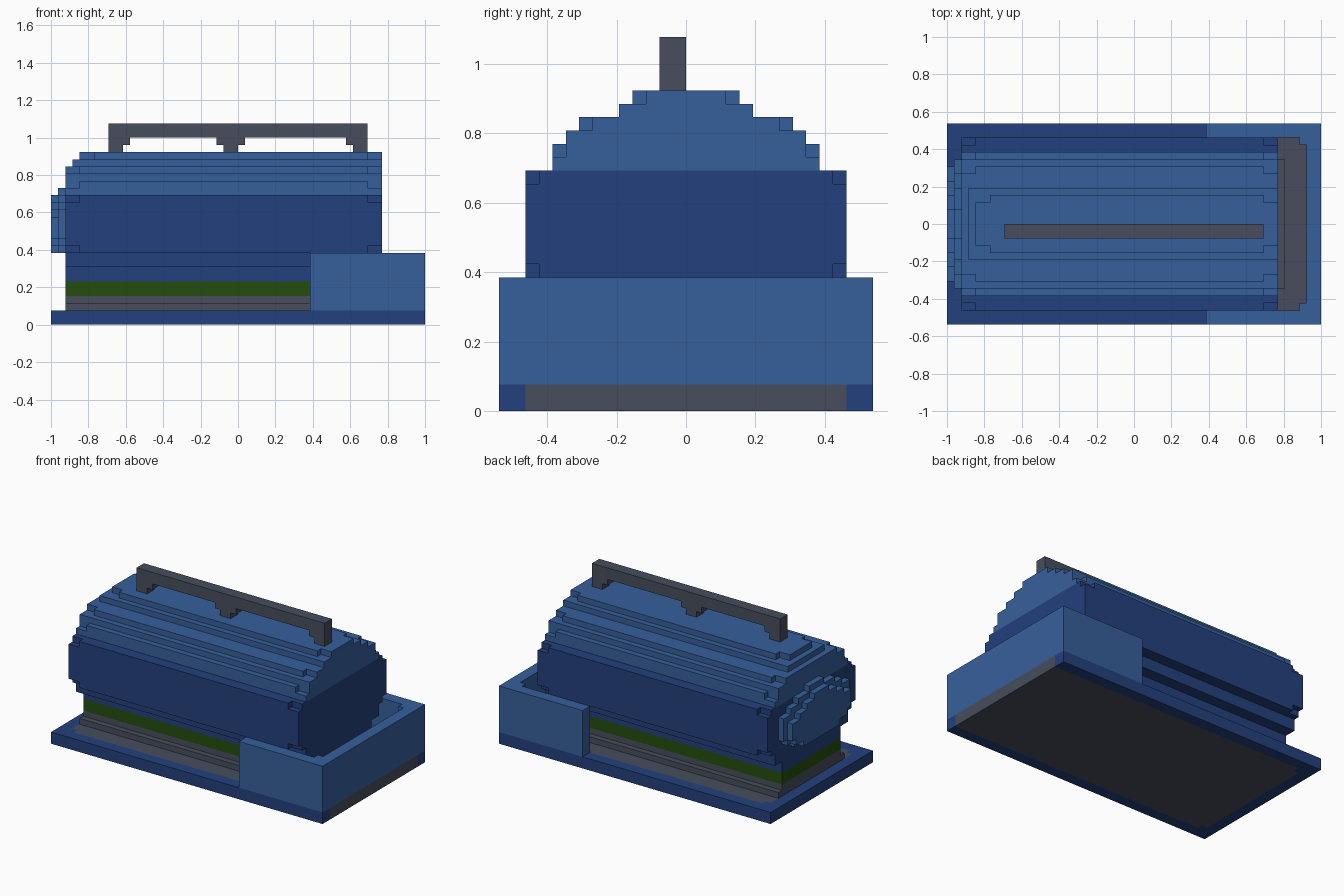
import bpy, bmesh

if "Cube" in bpy.data.objects:
    bpy.data.objects.remove(bpy.data.objects["Cube"], do_unlink=True)

U = 1 / 26  # one block


def material(name, rgb):
    m = bpy.data.materials.new(name)
    m.use_nodes = True
    m.diffuse_color = (*rgb, 1)
    bsdf = next(n for n in m.node_tree.nodes if n.type == 'BSDF_PRINCIPLED')
    bsdf.inputs["Base Color"].default_value = (*rgb, 1)
    return m


LIGHT = material("light blue", (0.037, 0.116, 0.335))
DARK = material("dark blue", (0.017, 0.052, 0.205))
GREY = material("slate grey", (0.063, 0.076, 0.107))
GREEN = material("dark green", (0.018, 0.076, 0.004))


def build(name, mat, prisms, axis='z'):
    """Each prism is (outline, low, high), pushed along the axis, in blocks."""
    place = {'z': lambda a, b, h: (a, b, h),
             'x': lambda a, b, h: (h, a, b),
             'y': lambda a, b, h: (a, h, b)}[axis]
    bm = bmesh.new()
    for outline, low, high in prisms:
        verts = [bm.verts.new([c * U for c in place(a, b, low)]) for a, b in outline]
        face = bm.faces.new(verts)
        top = bmesh.ops.extrude_face_region(bm, geom=[face])['geom']
        step = [c * U for c in place(0, 0, high - low)]
        bmesh.ops.translate(bm, vec=step,
                            verts=[g for g in top if isinstance(g, bmesh.types.BMVert)])
    bmesh.ops.recalc_face_normals(bm, faces=bm.faces)
    mesh = bpy.data.meshes.new(name)
    bm.to_mesh(mesh)
    bm.free()
    mesh.materials.append(mat)
    obj = bpy.data.objects.new(name, mesh)
    bpy.context.collection.objects.link(obj)
    return obj


def rect(x0, x1, w):
    return [(x0, -w), (x1, -w), (x1, w), (x0, w)]


def notched(x0, x1, w, cx=2, cy=1):
    """Rectangle with a step cut out of each corner."""
    i = w - cy
    return [(x0 + cx, -w), (x1 - cx, -w), (x1 - cx, -i), (x1, -i), (x1, i), (x1 - cx, i),
            (x1 - cx, w), (x0 + cx, w), (x0 + cx, i), (x0, i), (x0, -i), (x0 + cx, -i)]


def mirrored(half):
    """Complete a half outline by reflecting it in y."""
    return half + [(x, -y) for x, y in reversed(half)]


# Base: grey slab in a dark rim that is open at the +x end
slab = mirrored([(-24, -11), (-23, -11), (-23, -12), (26, -12)])
build("base_slab", GREY, [(slab, 0, 2)])
rim = mirrored([(-24, -11), (-23, -11), (-23, -12), (26, -12), (26, -14), (-26, -14)])
rim = [(-26, -14), (26, -14), (26, -12), (-23, -12), (-23, -11), (-24, -11),
       (-24, 11), (-23, 11), (-23, 12), (26, 12), (26, 14), (-26, 14)]
build("base_rim", DARK, [(rim, 0, 2)])

# Raised wall around the +x end
wall = mirrored([(10, -12), (10, -14), (26, -14)])
wall += [(10, 12), (23, 12), (23, 11), (24, 11), (24, -11), (23, -11), (23, -12)]
wall = [(10, -14), (26, -14), (26, 14), (10, 14), (10, 12), (23, 12), (23, 11),
        (24, 11), (24, -11), (23, -11), (23, -12), (10, -12)]
build("end_wall", LIGHT, [(wall, 2, 10)])

# Pedestal under the body
build("pedestal_foot", GREY, [(rect(-24, 21, 9), 2, 3), (rect(-24, 20, 8), 3, 4)])
build("green_band", GREEN, [(rect(-24, 20, 8), 4, 6)])
build("pedestal_neck", DARK, [(rect(-24, 20, 8), 6, 8), (rect(-24, 20, 10), 8, 10)])

# Main body with notched corners
build("body", DARK, [(notched(-24, 20, 12), 10, 11), (rect(-24, 20, 12), 11, 17),
                     (notched(-24, 20, 12), 17, 18)])

# Stepped roof
build("roof", LIGHT, [(rect(-24, 20, 10), 18, 19), (notched(-24, 20, 10), 19, 20),
                      (rect(-24, 20, 9), 20, 21), (notched(-24, 20, 8), 21, 22),
                      (rect(-23, 20, 5), 22, 23), (notched(-22, 20, 4), 23, 24)])


# Rounded two-layer boss on the -x end: (half width, low z, high z)
def disc(rows, x0, x1):
    right = []
    for w, z0, z1 in rows:
        right += [(w, z0), (w, z1)]
    return right + [(-y, z) for y, z in reversed(right)], x0, x1


build("end_boss", LIGHT, [
    disc([(6, 10, 11), (8, 11, 12), (9, 12, 16), (7, 16, 17), (5, 17, 18), (2, 18, 19)], -25, -24),
    disc([(5, 10, 11), (7, 11, 12), (8, 12, 15), (6, 15, 16), (4, 16, 17), (2, 17, 18)], -26, -25),
], axis='x')

# Carrying handle with three stepped posts
handle = [(-18, 24), (-16, 24), (-16, 25), (-15, 25), (-15, 26), (-3, 26), (-3, 25),
          (-2, 25), (-2, 24), (0, 24), (0, 25), (1, 25), (1, 26), (15, 26), (15, 25),
          (16, 25), (16, 24), (18, 24), (18, 28), (-18, 28)]
build("handle", GREY, [(handle, -2, 0)], axis='y')
